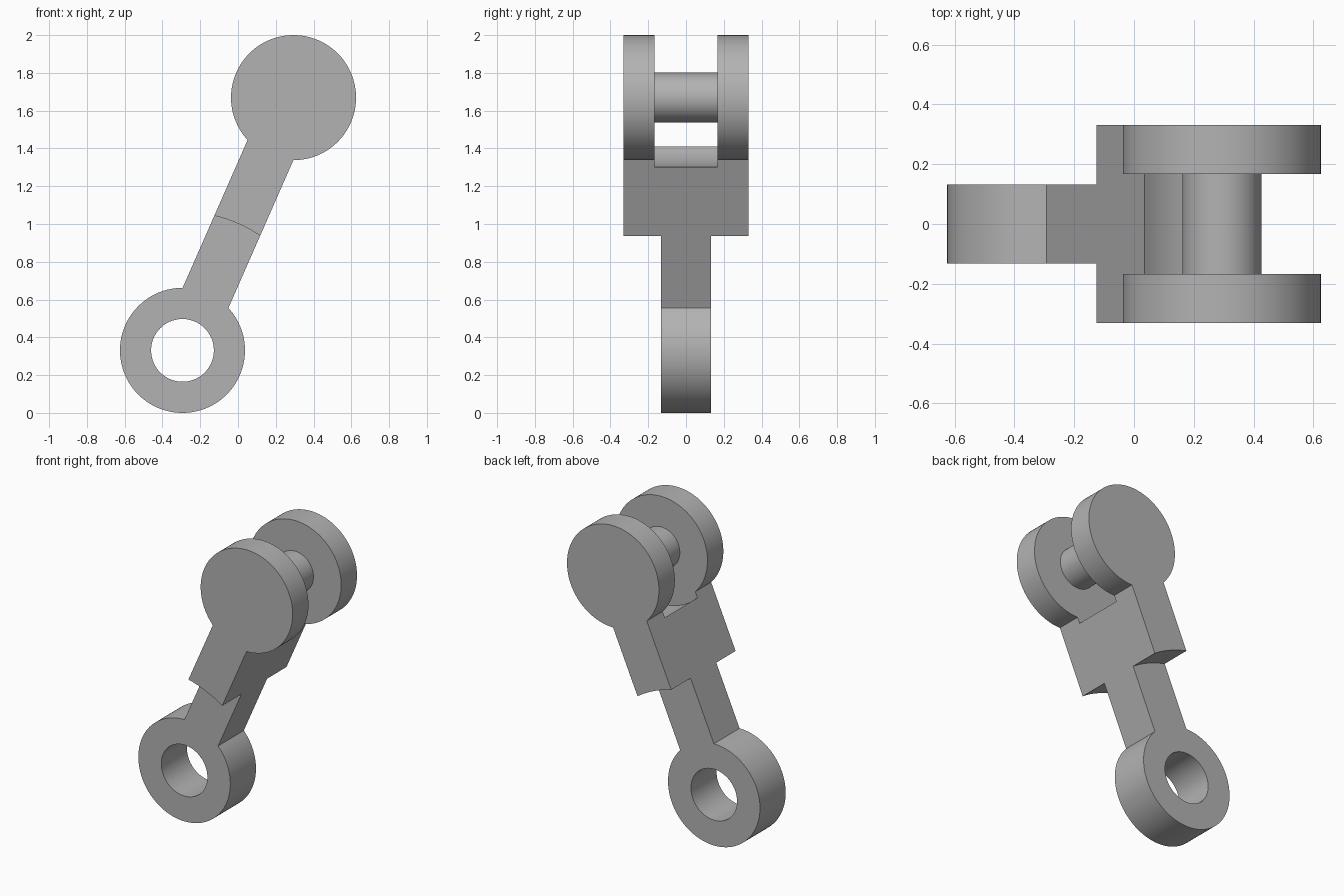
import bpy, bmesh, math
from mathutils import Matrix, Vector

cube = bpy.data.objects.get("Cube")
if cube:
    bpy.data.objects.remove(cube, do_unlink=True)

LOWER = Vector((-0.294, 0, 0.331))   # eye centre
UPPER = Vector((0.294, 0, 1.669))    # fork centre
RADIUS = 0.331
HALF_SHANK = 0.1325
HALF_WIDTH = 0.331
SEGMENTS = 96

steel = bpy.data.materials.new("grey steel")
steel.use_nodes = True
GREY = (0.45, 0.45, 0.45, 1)
steel.diffuse_color = GREY
steel.node_tree.nodes["Principled BSDF"].inputs["Base Color"].default_value = GREY


def make_object(name, bm):
    bmesh.ops.recalc_face_normals(bm, faces=bm.faces[:])
    mesh = bpy.data.meshes.new(name)
    bm.to_mesh(mesh)
    bm.free()
    mesh.materials.append(steel)
    obj = bpy.data.objects.new(name, mesh)
    bpy.context.collection.objects.link(obj)
    return obj


def cylinder(name, centre, radius, y0, y1):
    """Round bar along y."""
    bm = bmesh.new()
    place = Matrix.Translation((centre.x, (y0 + y1) / 2, centre.z))
    bmesh.ops.create_cone(bm, cap_ends=True, segments=SEGMENTS, radius1=radius,
                          radius2=radius, depth=y1 - y0,
                          matrix=place @ Matrix.Rotation(math.pi / 2, 4, 'X'))
    return make_object(name, bm)


def select(obj):
    bpy.ops.object.select_all(action='DESELECT')
    obj.select_set(True)
    bpy.context.view_layer.objects.active = obj


def cut(obj, cutter):
    cutter.hide_render = True
    mod = obj.modifiers.new("cut", 'BOOLEAN')
    mod.operation = 'DIFFERENCE'
    mod.solver = 'EXACT'
    mod.object = cutter
    select(obj)
    bpy.ops.object.modifier_apply(modifier=mod.name)
    bpy.data.objects.remove(cutter, do_unlink=True)


# Link body: two round ends joined by a straight shank
axis = UPPER - LOWER
heading = math.atan2(axis.z, axis.x)
mouth = math.asin(HALF_SHANK / RADIUS)
outline = []
for centre, facing in ((LOWER, heading), (UPPER, heading + math.pi)):
    for i in range(SEGMENTS + 1):
        a = facing + mouth + (2 * math.pi - 2 * mouth) * i / SEGMENTS
        outline.append(centre + RADIUS * Vector((math.cos(a), 0, math.sin(a))))
bm = bmesh.new()
side = bm.faces.new([bm.verts.new(p - Vector((0, HALF_WIDTH, 0))) for p in outline])
grown = bmesh.ops.extrude_face_region(bm, geom=[side])["geom"]
bmesh.ops.translate(bm, vec=(0, 2 * HALF_WIDTH, 0),
                    verts=[v for v in grown if isinstance(v, bmesh.types.BMVert)])
body = make_object("link_body", bm)

# Eye hole, narrowed lower end, and slot between the fork cheeks
cut(body, cylinder("eye_hole", LOWER, 0.166, -0.5, 0.5))
cut(body, cylinder("front_clearance", LOWER, 0.733, -0.5, -0.132))
cut(body, cylinder("back_clearance", LOWER, 0.733, 0.132, 0.5))
cut(body, cylinder("fork_slot", UPPER, 0.367, -0.168, 0.168))

# Hinge pin across the fork
pin = cylinder("hinge_pin", UPPER, 0.132, -0.168, 0.168)

for obj in (body, pin):
    select(obj)
    bpy.ops.object.shade_smooth_by_angle(angle=math.radians(30))
